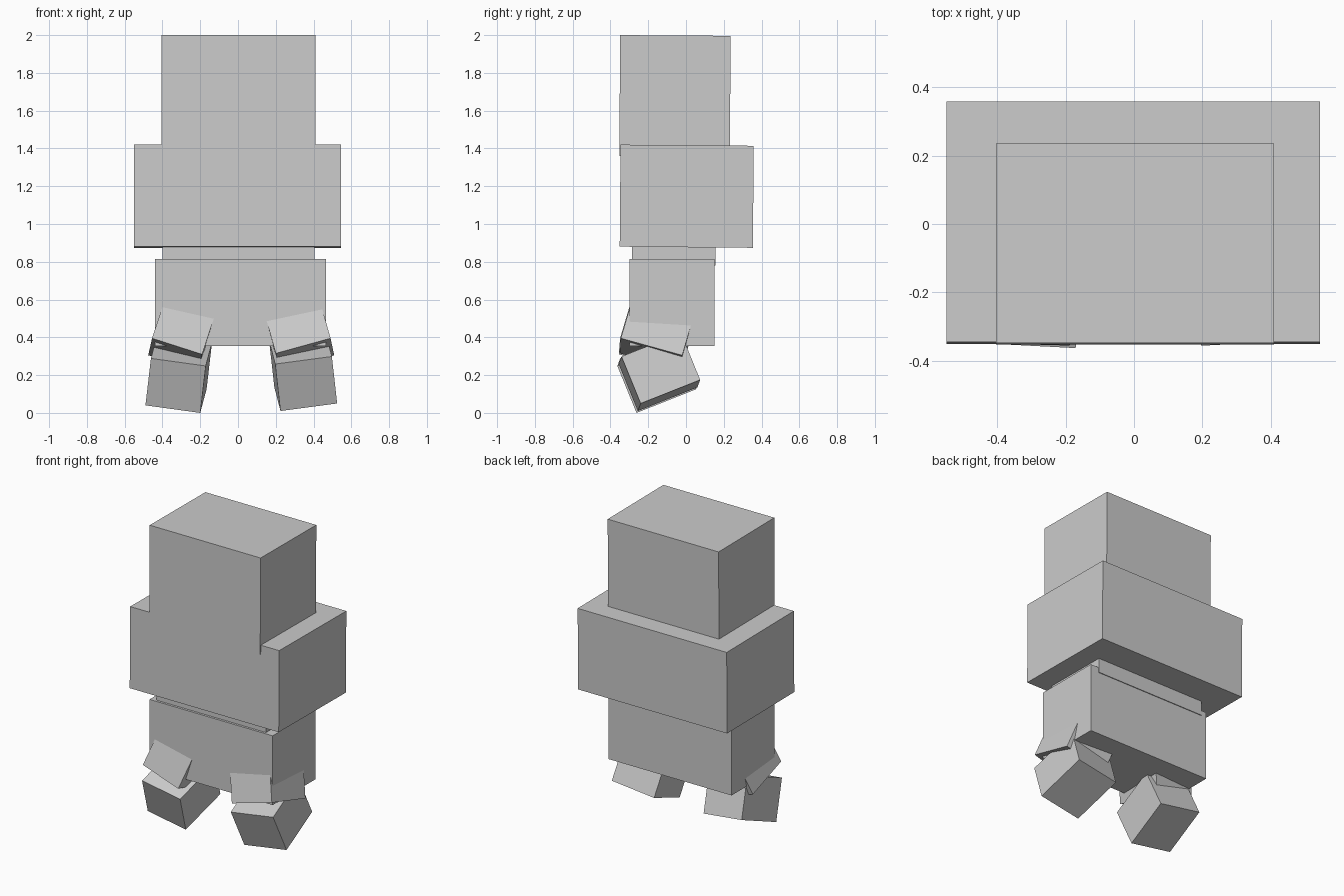
import bpy
import bmesh
from mathutils import Vector, Matrix

cube = bpy.data.objects.get("Cube")
if cube:
    bpy.data.objects.remove(cube, do_unlink=True)

grey = bpy.data.materials.new("plain_grey")
grey.use_nodes = True
colour = (0.6, 0.6, 0.6, 1)
grey.diffuse_color = colour
grey.node_tree.nodes["Principled BSDF"].inputs["Base Color"].default_value = colour


def block(name, corner, width, depth, height):
    """Box grown upward from a bottom front corner along two bottom edges."""
    x, y = Vector(width), Vector(depth)
    y -= x * (x.dot(y) / x.length_squared)      # keep the corners square
    z = x.cross(y).normalized() * height
    if z.z < 0:
        z = -z
    bm = bmesh.new()
    bmesh.ops.create_cube(bm, size=1)
    axes = Matrix((x, y, z)).transposed()
    centre = Vector(corner) + (x + y + z) / 2
    for v in bm.verts:
        v.co = axes @ v.co + centre
    bmesh.ops.recalc_face_normals(bm, faces=bm.faces)
    mesh = bpy.data.meshes.new(name)
    bm.to_mesh(mesh)
    bm.free()
    mesh.materials.append(grey)
    obj = bpy.data.objects.new(name, mesh)
    bpy.context.collection.objects.link(obj)


# Head and torso lean back very slightly
block("head", (-0.405, -0.353, 1.36), (0.815, 0, 0), (0, 0.585, -0.004), 0.64)
block("torso", (-0.55, -0.351, 0.88), (1.095, 0, 0), (0, 0.705, -0.006), 0.54)

# Waist and hips
block("waist", (-0.40, -0.285, 0.78), (0.805, 0, 0), (0, 0.44, 0), 0.14)
block("hips", (-0.44, -0.30, 0.355), (0.905, 0, 0), (0, 0.45, 0), 0.46)

# Upper legs, grown inward from the outer corner
block("left_upper_leg", (0.49, -0.345, 0.395), (-0.29, -0.005, -0.08), (0.019, 0.325, -0.09), 0.26)
block("right_upper_leg", (-0.455, -0.349, 0.395), (0.265, -0.007, -0.085), (-0.02, 0.325, -0.09), 0.26)

# Lower legs, grown outward from the inner corner
block("left_lower_leg", (0.225, -0.255, 0.01), (0.30, 0.015, 0.04), (-0.032, 0.315, 0.125), 0.27)
block("right_lower_leg", (-0.20, -0.262, 0.0), (-0.29, 0.015, 0.04), (0.032, 0.315, 0.125), 0.27)
